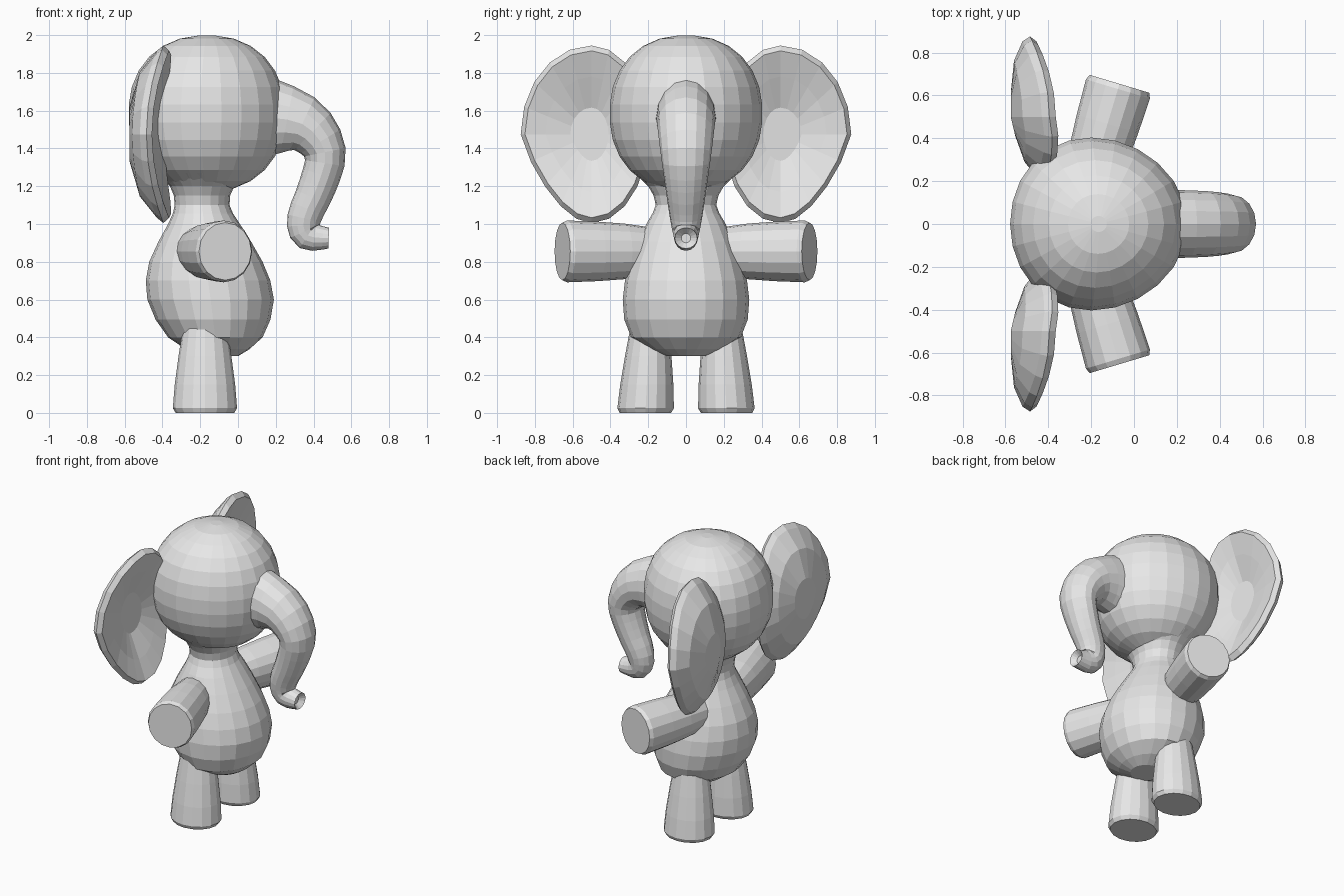
import bpy
import bmesh
from math import cos, sin, pi
from mathutils import Vector

cube = bpy.data.objects.get("Cube")
if cube:
    bpy.data.objects.remove(cube, do_unlink=True)

colour = (0.8, 0.8, 0.8, 1)
grey = bpy.data.materials.new("plain grey")
grey.use_nodes = True
grey.diffuse_color = colour
grey.node_tree.nodes["Principled BSDF"].inputs["Base Color"].default_value = colour


def ring(centre, u, v, sides=16):
    """Ellipse of points around a centre with half axes u and v."""
    centre, u, v = Vector(centre), Vector(u), Vector(v)
    angles = [2 * pi * i / sides for i in range(sides)]
    return [centre + u * cos(a) + v * sin(a) for a in angles]


def level_ring(x, y, z, depth, width, sides=16):
    """Horizontal ellipse, half depth along x and half width along y."""
    return ring((x, y, z), (depth, 0, 0), (0, width, 0), sides)


def smooth_row(controls, steps):
    """Smooth curve of values through a few control rows."""
    rows = [Vector(c) for c in controls]
    padded = [rows[0]] + rows + [rows[-1]]
    result = []
    for a, b, c, d in zip(padded, padded[1:], padded[2:], padded[3:]):
        for step in range(steps):
            t = step / steps
            bend = (2 * a - 5 * b + 4 * c - d) * t + (3 * b - a - 3 * c + d) * t * t
            result.append(b + (c - a + bend) * (t / 2))
    return result + [rows[-1]]


def skin(name, rings):
    """Closed, flat-shaded surface through a row of equal rings."""
    bm = bmesh.new()
    rows = [[bm.verts.new(point) for point in points] for points in rings]
    count = len(rows[0])
    for lower, upper in zip(rows, rows[1:]):
        for i in range(count):
            j = (i + 1) % count
            bm.faces.new((lower[i], lower[j], upper[j], upper[i]))
    bm.faces.new(rows[0])
    bm.faces.new(rows[-1])
    bmesh.ops.recalc_face_normals(bm, faces=bm.faces)
    mesh = bpy.data.meshes.new(name)
    bm.to_mesh(mesh)
    bm.free()
    mesh.materials.append(grey)
    bpy.context.collection.objects.link(bpy.data.objects.new(name, mesh))


# Body with neck: height, middle x, half depth, half width
body = smooth_row([
    (0.3, -0.1, 0.1, 0.1), (0.4, -0.12, 0.25, 0.29), (0.6, -0.145, 0.335, 0.335),
    (0.8, -0.17, 0.3, 0.295), (1, -0.18, 0.19, 0.21), (1.1, -0.19, 0.145, 0.16),
    (1.2, -0.19, 0.17, 0.2), (1.27, -0.19, 0.25, 0.28)], 2)
skin("body", [level_ring(x, 0, z, depth, width, 20) for z, x, depth, width in body])

# Head: slightly squared ball, fuller at the back than towards the trunk
head = []
levels = 13
for i in range(levels + 1):
    t = -cos(pi * (i + 0.3) / (levels + 0.6))
    size = (1 - abs(t) ** 2.2) ** (1 / 2.2)
    loop = level_ring(-0.165, 0, 1.585 + 0.415 * t, 0.415 * size, 0.405 * size, 24)
    for point in loop:
        point.x -= 0.2 * point.y ** 2
    head.append(loop)
skin("head", head)

# Trunk: path x, path z, half thickness; width tapers along the path
trunk = smooth_row([
    (0.1, 1.57, 0.23), (0.34, 1.53, 0.155), (0.46, 1.38, 0.112), (0.42, 1.2, 0.1),
    (0.35, 1.03, 0.09), (0.37, 0.94, 0.08), (0.48, 0.925, 0.055)], 3)
rings = []
for i, (x, z, thick) in enumerate(trunk):
    before, after = trunk[max(i - 1, 0)], trunk[min(i + 1, len(trunk) - 1)]
    along = Vector((after.x - before.x, 0, after.y - before.y)).normalized()
    normal = Vector((-along.z, 0, along.x))
    width = 0.06 + 0.1 * cos(pi / 2 * i / (len(trunk) - 1)) ** 2
    rings.append(ring((x, 0, z), normal * thick, (0, width, 0)))
# Nostril: hollow end of the trunk
rings.append(ring((0.45, 0, 0.925), (0, 0, 0.025), (0, 0.025, 0)))
skin("trunk", rings)


def ear_loop(side, scale, base, curl):
    """Ear outline, narrower below, curling forward at top, bottom and root."""
    points = []
    for i in range(20):
        a = 2 * pi * i / 20
        reach = 0.3 if cos(a) < 0 else 0.375 * (1 + 0.32 * min(0, sin(a)))
        root = 0.07 * max(0, -cos(a)) * scale
        points.append(Vector((base + curl * sin(a) ** 2 + root,
                              side * (0.5 + reach * scale * cos(a)),
                              1.475 + 0.47 * scale * sin(a))))
    return points


for side, label in ((1, "left"), (-1, "right")):
    # Cupped ear: domed back, rounded rim, hollow front
    skin(label + "_ear", [ear_loop(side, *values) for values in (
        (0.3, -0.575, 0), (0.7, -0.56, 0.04), (0.94, -0.52, 0.09), (1, -0.485, 0.09),
        (0.94, -0.455, 0.09), (0.65, -0.465, 0.05), (0.3, -0.48, 0))])

    # Arm, reaching out and slightly forward
    axis = Vector((0.3, side, 0)).normalized()
    across = Vector((axis.y, -axis.x, 0))
    shoulder = Vector((-0.21, side * 0.18, 0.855))
    skin(label + "_arm", [
        ring(shoulder + axis * reach, across * radius, (0, 0, radius * 1.05))
        for reach, radius in ((0, 0.12), (0.15, 0.14), (0.3, 0.15), (0.47, 0.156),
                              (0.495, 0.145))])

    # Leg, flaring towards the foot
    skin(label + "_leg", [
        level_ring(-0.175, side * (0.215 - z / 20), z, radius, radius * 0.88)
        for z, radius in ((0, 0.155), (0.025, 0.17), (0.15, 0.16), (0.3, 0.14),
                          (0.46, 0.115))])
